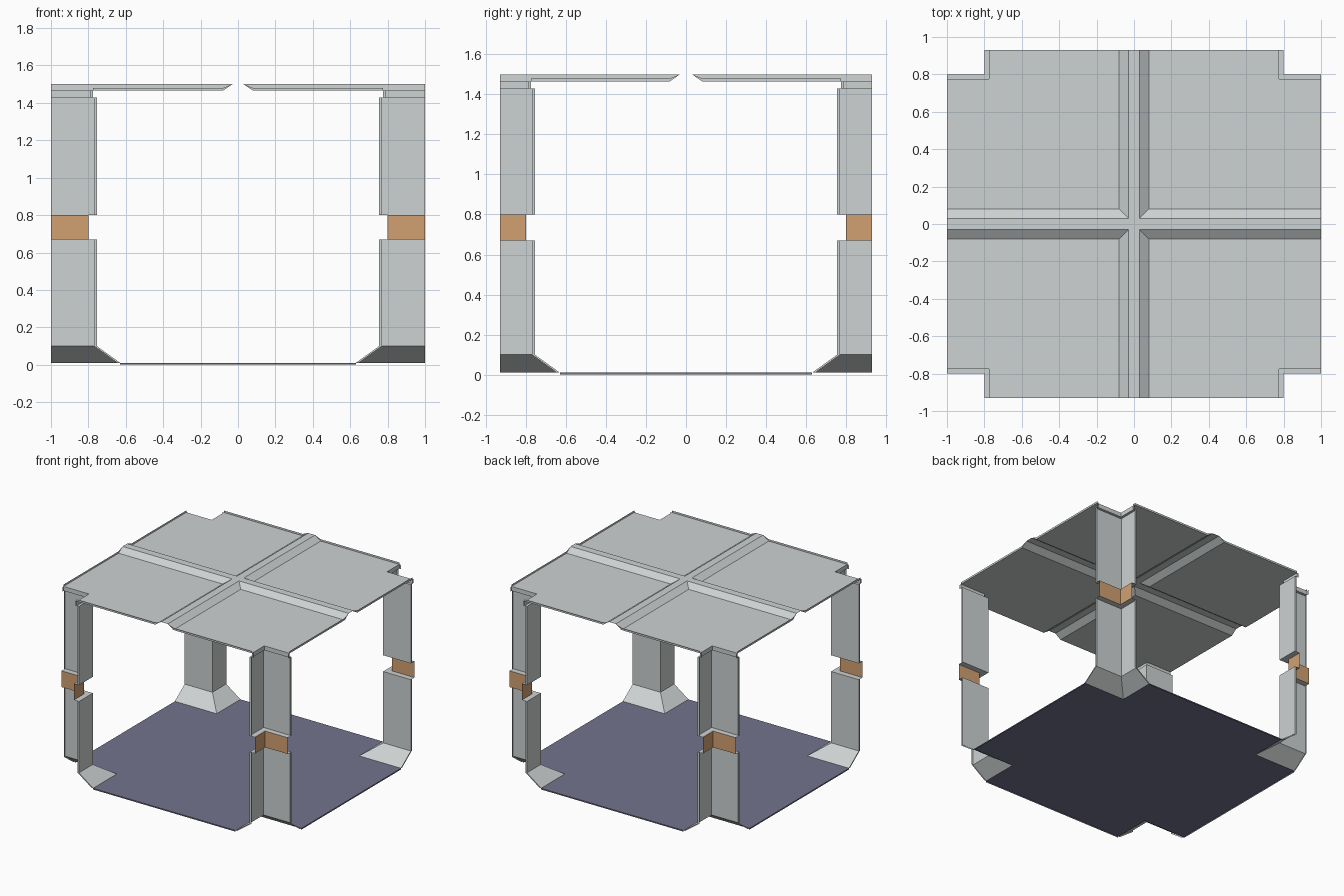
import bpy, bmesh
from mathutils import Vector

if "Cube" in bpy.data.objects:
    bpy.data.objects.remove(bpy.data.objects["Cube"])

HX, HY = 1.0, 0.93          # half extents of the room
RIM = 0.015                 # small outward flange on the open edges
TOP, CEIL, FLOOR = 1.5, 1.465, 0.01


def material(name, rgb):
    m = bpy.data.materials.new(name)
    m.diffuse_color = (*rgb, 1)
    m.use_nodes = True
    m.node_tree.nodes["Principled BSDF"].inputs["Base Color"].default_value = m.diffuse_color
    return m


GREY = material("light grey", (0.61, 0.645, 0.645))
ORANGE = material("tan orange", (0.638, 0.356, 0.171))
BLUE = material("slate blue", (0.174, 0.174, 0.275))


def build(name, faces, mat):
    """Make an object from point lists, every face turned to the room's middle."""
    bm = bmesh.new()
    for pts in faces:
        bm.faces.new([bm.verts.new(p) for p in pts])
    bmesh.ops.remove_doubles(bm, verts=bm.verts, dist=1e-5)
    middle = Vector((0, 0, 0.75))
    bm.normal_update()
    for f in bm.faces:
        if f.normal.dot(middle - f.calc_center_median()) < 0:
            f.normal_flip()
    me = bpy.data.meshes.new(name)
    bm.to_mesh(me)
    bm.free()
    me.materials.append(mat)
    ob = bpy.data.objects.new(name, me)
    bpy.context.collection.objects.link(ob)
    return ob


def sweep(profile, sx, sy):
    """Run a (inset, z) profile round one L-shaped room corner."""
    faces = []
    for (d0, z0), (d1, z1) in zip(profile, profile[1:]):
        faces.append([(sx * HX, sy * d0, z0), (sx * d0, sy * d0, z0),
                      (sx * d1, sy * d1, z1), (sx * HX, sy * d1, z1)])
        faces.append([(sx * d0, sy * HY, z0), (sx * d0, sy * d0, z0),
                      (sx * d1, sy * d1, z1), (sx * d1, sy * HY, z1)])
    return faces


def flange(profile, sx, sy):
    """Narrow end faces along the two open edges of a corner column."""
    faces = []
    for (d0, z0), (d1, z1) in zip(profile, profile[1:]):
        if z0 == z1:
            continue
        faces.append([(sx * HX, sy * d0, z0), (sx * HX, sy * (d0 + RIM), z0),
                      (sx * HX, sy * (d1 + RIM), z1), (sx * HX, sy * d1, z1)])
        faces.append([(sx * d0, sy * HY, z0), (sx * (d0 + RIM), sy * HY, z0),
                      (sx * (d1 + RIM), sy * HY, z1), (sx * d1, sy * HY, z1)])
    return faces


# Corner columns: flared foot, shaft, recessed band, shaft, stepped head
W, R, H, FOOT = 0.755, 0.80, 0.775, 0.63
lower = [(FOOT, FLOOR), (W, 0.10), (W, 0.67), (R, 0.67)]
band = [(R, 0.67), (R, 0.80)]
upper = [(R, 0.80), (W, 0.80), (W, 1.43), (H, 1.43), (H, CEIL)]
for sx, xn in ((-1, "left"), (1, "right")):
    for sy, yn in ((-1, "front"), (1, "back")):
        tag = f"{yn}_{xn}"
        for part, prof in (("lower", lower), ("upper", upper)):
            build(f"column_{part}_{tag}",
                  sweep(prof, sx, sy) + flange(prof, sx, sy), GREY)
        build(f"column_band_{tag}", sweep(band, sx, sy), ORANGE)

# Floor: cross-shaped plate with a thin edge going down to the ground
floor = [[(-HX, -FOOT, FLOOR), (HX, -FOOT, FLOOR), (HX, FOOT, FLOOR), (-HX, FOOT, FLOOR)]]
for s in (-1, 1):
    floor.append([(-FOOT, s * FOOT, FLOOR), (FOOT, s * FOOT, FLOOR),
                  (FOOT, s * HY, FLOOR), (-FOOT, s * HY, FLOOR)])
    floor.append([(-FOOT, s * HY, 0), (FOOT, s * HY, 0),
                  (FOOT, s * HY, FLOOR), (-FOOT, s * HY, FLOOR)])
    floor.append([(s * HX, -FOOT, 0), (s * HX, FOOT, 0),
                  (s * HX, FOOT, FLOOR), (s * HX, -FOOT, FLOOR)])
build("floor", floor, BLUE)

# Ceiling: four panels with a raised cross-shaped channel between them
C, S = 0.03, 0.08           # half width of the channel, foot of its slope


def pt(x, y):
    return (x, y, TOP if min(abs(x), abs(y)) <= C + 1e-6 else CEIL)


ceiling = []
for sx in (-1, 1):
    for sy in (-1, 1):
        xs = [0, C, S, H, HX]
        ys = [0, C, S, H, HY]
        for i in range(4):
            for j in range(4):
                if i == 3 and j == 3:
                    continue        # cut-out over the column
                a, b = pt(sx * xs[i], sy * ys[j]), pt(sx * xs[i + 1], sy * ys[j])
                c, d = pt(sx * xs[i + 1], sy * ys[j + 1]), pt(sx * xs[i], sy * ys[j + 1])
                ceiling += [[a, b, c], [a, c, d]] if i == j == 1 else [[a, b, c, d]]
        # upright rim along the open edges of the panels
        for k in (1, 2):
            for p, q in ((pt(sx * xs[k], sy * HY), pt(sx * xs[k + 1], sy * HY)),
                         (pt(sx * HX, sy * ys[k]), pt(sx * HX, sy * ys[k + 1]))):
                up = [(v[0], v[1], min(TOP, v[2] + RIM)) for v in (q, p)]
                ceiling.append([p, q] + (up if up[1][2] > p[2] else up[:1]))
build("ceiling", ceiling, GREY)
